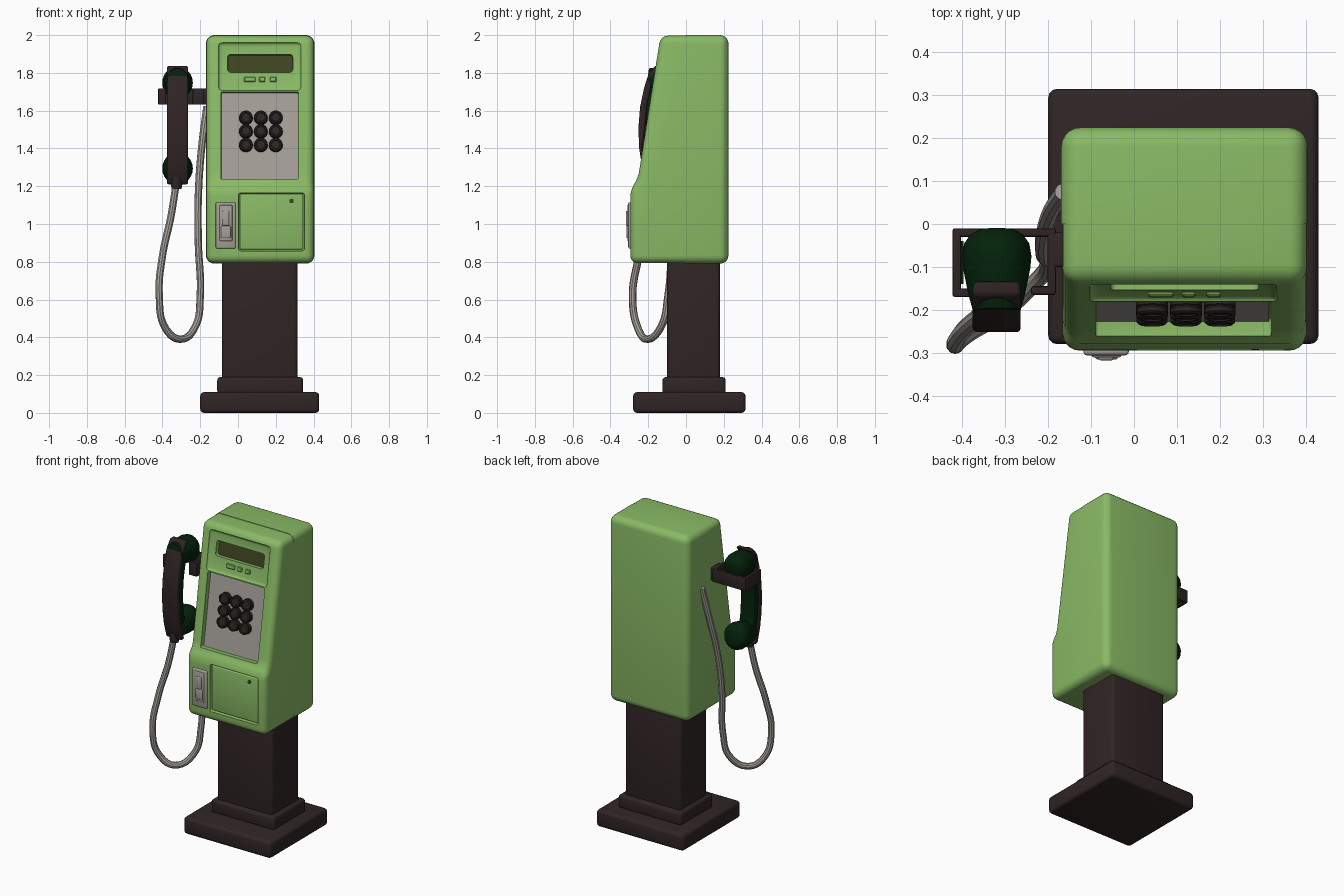
import bpy, bmesh, math
from mathutils import Matrix, Vector

if "Cube" in bpy.data.objects:
    bpy.data.objects.remove(bpy.data.objects["Cube"])


def mat(name, r, g, b):
    m = bpy.data.materials.new(name)
    m.diffuse_color = (r, g, b, 1)
    m.use_nodes = True
    m.node_tree.nodes["Principled BSDF"].inputs["Base Color"].default_value = m.diffuse_color
    return m


GREEN = mat("light_green", 0.25, 0.49, 0.13)
BROWN = mat("dark_brown", 0.03, 0.018, 0.018)
DARK = mat("dark_green", 0.001, 0.016, 0.003)
GREY = mat("warm_grey", 0.38, 0.35, 0.32)
OLIVE = mat("display_olive", 0.05, 0.06, 0.015)
BLACK = mat("key_black", 0.025, 0.02, 0.018)


def smooth(ob):
    bpy.ops.object.select_all(action='DESELECT')
    ob.select_set(True)
    bpy.context.view_layer.objects.active = ob
    bpy.ops.object.shade_smooth_by_angle(angle=math.radians(35))


def finish(name, bm, m, mtx=None):
    if mtx:
        bm.transform(mtx)
    bmesh.ops.recalc_face_normals(bm, faces=bm.faces)
    me = bpy.data.meshes.new(name)
    bm.to_mesh(me)
    bm.free()
    me.materials.append(m)
    ob = bpy.data.objects.new(name, me)
    bpy.context.collection.objects.link(ob)
    smooth(ob)
    return ob


def prism(name, pts, x0, x1, m, bev=0.0, seg=4, keep=None, mtx=None):
    """Extrude a (y, z) outline along x, rounding all edges except those kept by a rule."""
    bm = bmesh.new()
    f = bm.faces.new([bm.verts.new((x0, y, z)) for y, z in pts])
    ext = bmesh.ops.extrude_face_region(bm, geom=[f])["geom"]
    bmesh.ops.translate(bm, vec=(x1 - x0, 0, 0), verts=[v for v in ext if isinstance(v, bmesh.types.BMVert)])
    if bev:
        edges = [e for e in bm.edges if e.calc_face_angle(0) > 0.3 and not (keep and keep(e))]
        bmesh.ops.bevel(bm, geom=edges, offset=bev, segments=seg, profile=0.5, affect='EDGES')
    return finish(name, bm, m, mtx)


def box(name, x, y, z, m, bev=0.0, seg=3, keep=None, mtx=None):
    pts = [(y[0], z[0]), (y[1], z[0]), (y[1], z[1]), (y[0], z[1])]
    return prism(name, pts, x[0], x[1], m, bev, seg, keep, mtx)


def lathe(name, prof, m, mtx, n=24):
    """Closed round part along local y from (radius, y) pairs."""
    bm = bmesh.new()
    rings = [[bm.verts.new((r * math.cos(2 * math.pi * i / n), y, r * math.sin(2 * math.pi * i / n)))
              for i in range(n)] for r, y in prof]
    for a, b in zip(rings, rings[1:]):
        for i in range(n):
            bm.faces.new((a[i], a[(i + 1) % n], b[(i + 1) % n], b[i]))
    bm.faces.new(rings[0])
    bm.faces.new(rings[-1])
    return finish(name, bm, m, mtx)


def cut(ob, cutter):
    mod = ob.modifiers.new("cut", 'BOOLEAN')
    mod.operation, mod.solver, mod.object = 'DIFFERENCE', 'EXACT', cutter
    bpy.context.view_layer.objects.active = ob
    bpy.ops.object.modifier_apply(modifier=mod.name)
    bpy.data.objects.remove(cutter)


# slanted face: local y is depth into the housing, local z runs up the slope
SLOPE = 0.12 / 0.765


def tilt(x, z):
    return (Matrix.Translation((x, -0.255 + (z - 1.235) * SLOPE, z))
            @ Matrix.Rotation(-math.atan(SLOPE), 4, 'X'))


def slab(name, x0, x1, z0, z1, d0, d1, m, bev=0.0, seg=3):
    h = (z1 - z0) / 2 / math.cos(math.atan(SLOPE))
    return box(name, (x0, x1), (d0, d1), (-h, h), m, bev, seg, mtx=tilt(0, (z0 + z1) / 2))


# pedestal
box("base_plate", (-0.2, 0.43), (-0.28, 0.315), (0, 0.11), BROWN, 0.02)
box("base_step", (-0.11, 0.345), (-0.125, 0.21), (0.1, 0.19), BROWN, 0.018)
box("post", (-0.085, 0.315), (-0.1, 0.18), (0.15, 0.83), BROWN, 0.02)

# housing in two halves, meeting at a seam on y = 0
on_seam = lambda e: all(abs(v.co.y) < 1e-4 for v in e.verts)
box("back_housing", (-0.17, 0.405), (0, 0.225), (0.79, 2.0), GREEN, 0.045, 5, on_seam)
front = prism("front_housing", [(0, 0.793), (-0.295, 0.793), (-0.295, 1.185), (-0.255, 1.235),
                                (-0.135, 1.997), (0, 1.997)], -0.167, 0.402, GREEN, 0.04, 5, on_seam)
cut(front, slab("display_recess_cutter", -0.105, 0.335, 1.705, 1.962, -0.06, 0.012, GREEN, 0.02))
cut(front, slab("panel_recess_cutter", -0.09, 0.32, 1.235, 1.70, -0.06, 0.036, GREEN, 0.008))
cut(front, slab("display_window_cutter", -0.055, 0.29, 1.805, 1.90, -0.06, 0.045, GREEN, 0.015))
cut(front, box("door_recess_cutter", (0.003, 0.352), (-0.4, -0.275), (0.858, 1.165), GREEN, 0.012))
smooth(front)

# display and keypad
slab("display_screen", -0.053, 0.288, 1.807, 1.898, 0.037, 0.044, OLIVE)
slab("keypad_panel", -0.087, 0.315, 1.238, 1.697, 0.028, 0.036, GREY)
for i, (x, w) in enumerate(((0.063, 0.06), (0.128, 0.032), (0.186, 0.034))):
    slab(f"display_marker_{i}", x - w / 2, x + w / 2, 1.753, 1.78, 0.002, 0.014, GREEN, 0.004, 1)
for r in range(3):
    for c in range(3):
        prof = [(0.037, 0.03), (0.037, 0.012), (0.033, 0.009), (0.036, 0.005), (0.036, -0.004),
                (0.030, -0.009), (0.024, -0.009), (0.022, -0.005)]
        lathe(f"key_{r}_{c}", prof, BLACK, tilt(0.042 + 0.079 * c, 1.565 - 0.072 * r), 16)

# coin door with lock, coin return with lever
box("coin_door", (0.01, 0.345), (-0.288, -0.27), (0.865, 1.158), GREEN, 0.008)
lathe("door_lock", [(0.012, 0), (0.012, -0.006), (0.006, -0.008)], OLIVE,
      Matrix.Translation((0.283, -0.286, 1.122)), 12)
box("coin_return_plate", (-0.118, -0.012), (-0.306, -0.285), (0.87, 1.115), GREY, 0.008)
box("coin_return_frame", (-0.098, -0.03), (-0.311, -0.3), (0.91, 1.10), GREY, 0.005)
box("coin_lever", (-0.083, -0.047), (-0.318, -0.3), (0.99, 1.07), GREY, 0.006)
box("coin_lever_foot", (-0.09, -0.038), (-0.316, -0.3), (0.925, 0.99), GREY, 0.006)

# cradle fork that holds the handset
path = [(-0.39, -0.16), (-0.413, -0.16), (-0.413, -0.02), (-0.192, -0.02), (-0.192, -0.155), (-0.23, -0.155)]
for i, (a, b) in enumerate(zip(path, path[1:])):
    t = 0.01
    box(f"cradle_arm_{i}", (min(a[0], b[0]) - t, max(a[0], b[0]) + t),
        (min(a[1], b[1]) - t, max(a[1], b[1]) + t), (1.632, 1.718), BROWN, 0.005, 2)
box("cradle_mount", (-0.19, -0.155), (-0.1, -0.02), (1.632, 1.718), BROWN, 0.006)
box("cradle_pad", (-0.404, -0.398), (-0.14, -0.04), (1.645, 1.705), DARK)

# handset: curved outer strip, inner grip, two cups
HX = -0.32
outer = [(-0.165, 1.837), (-0.2, 1.79), (-0.222, 1.72), (-0.243, 1.62), (-0.252, 1.51),
         (-0.248, 1.4), (-0.232, 1.3), (-0.205, 1.21)]
inner = [(y + 0.035, z) for y, z in reversed(outer)]
prism("handset_shell", outer + inner, HX - 0.056, HX + 0.056, BROWN, 0.01, 3)
grip = [(y + 0.025, 1.515 + (z - 1.515) * 0.93) for y, z in outer]
prism("handset_grip", grip + [(y + 0.055, z) for y, z in reversed(grip)], HX - 0.05, HX + 0.05, DARK, 0.012, 3)
cup = [(0.045, 0.09), (0.062, 0.08), (0.076, 0.06), (0.081, 0.03), (0.078, 0.0), (0.066, -0.06), (0.055, -0.1)]
for name, z, ang in (("earpiece", 1.752, -8), ("mouthpiece", 1.29, 8)):
    lathe(name, cup, DARK, Matrix.Translation((HX, -0.105, z))
          @ Matrix.Rotation(math.radians(ang), 4, 'X') @ Matrix.Diagonal((1, 1, 1.06, 1)))
lathe("cord_socket", [(0.03, -0.03), (0.032, 0.0), (0.026, 0.035)], BROWN,
      Matrix.Translation((HX - 0.005, -0.19, 1.22)) @ Matrix.Rotation(math.radians(-90), 4, 'X'), 16)

# hanging cord
cu = bpy.data.curves.new("cord", 'CURVE')
cu.dimensions, cu.bevel_depth, cu.bevel_resolution, cu.resolution_u = '3D', 0.02, 3, 8
cu.use_fill_caps = True
pts = [(-0.328, -0.19, 1.21), (-0.355, -0.21, 1.04), (-0.40, -0.25, 0.83), (-0.417, -0.283, 0.62),
       (-0.385, -0.255, 0.45), (-0.305, -0.205, 0.39), (-0.225, -0.13, 0.46), (-0.2, -0.095, 0.62),
       (-0.21, -0.07, 0.9), (-0.21, -0.03, 1.15), (-0.193, 0.03, 1.4), (-0.165, 0.075, 1.62)]
sp = cu.splines.new('BEZIER')
sp.bezier_points.add(len(pts) - 1)
for bp, p in zip(sp.bezier_points, pts):
    bp.co = p
    bp.handle_left_type = bp.handle_right_type = 'AUTO'
cu.materials.append(GREY)
cord = bpy.data.objects.new("handset_cord", cu)
bpy.context.collection.objects.link(cord)
bpy.ops.object.select_all(action='DESELECT')
cord.select_set(True)
bpy.context.view_layer.objects.active = cord
bpy.ops.object.convert(target='MESH')
smooth(bpy.context.view_layer.objects.active)
